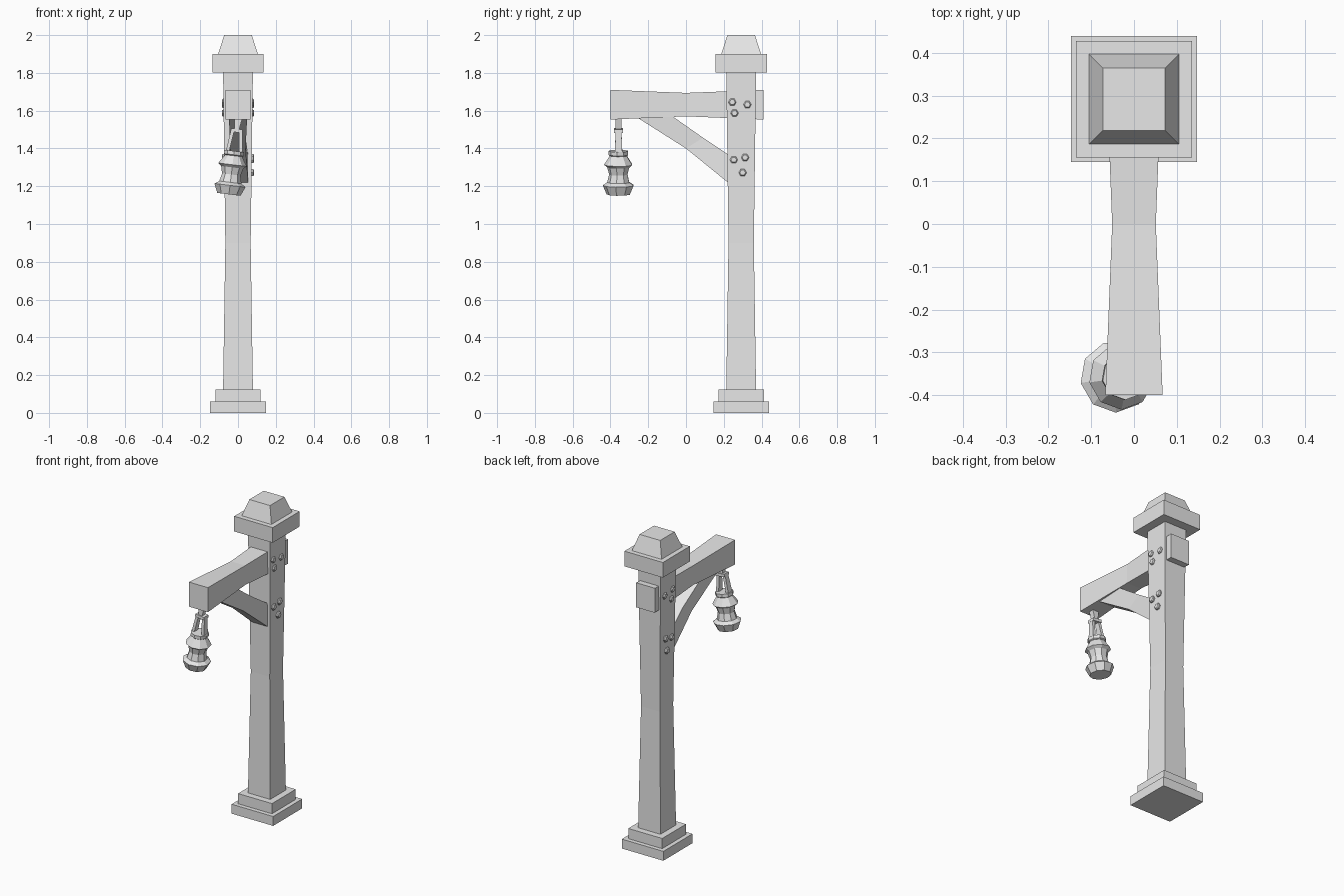
import bpy, bmesh, math
from mathutils import Matrix, Vector

old = bpy.data.objects.get("Cube")
if old:
    bpy.data.objects.remove(old, do_unlink=True)

GREY = (0.8, 0.8, 0.8, 1)
mat = bpy.data.materials.new("plain grey")
mat.use_nodes = True
mat.diffuse_color = GREY
mat.node_tree.nodes["Principled BSDF"].inputs["Base Color"].default_value = GREY

POST_Y = 0.292
# the lantern hangs from a pivot under the beam and swings to one side
SWING = Matrix.Translation((0, -0.357, 1.55)) @ Matrix.Rotation(math.radians(7), 4, 'Y')


def loft(name, rings, matrix=Matrix()):
    """Skin a closed solid through rings with equal point counts."""
    bm = bmesh.new()
    loops = [[bm.verts.new(matrix @ Vector(p)) for p in ring] for ring in rings]
    for a, b in zip(loops, loops[1:]):
        for i in range(len(a)):
            j = (i + 1) % len(a)
            bm.faces.new((a[i], a[j], b[j], b[i]))
    bm.faces.new(loops[0])
    bm.faces.new(loops[-1])
    bmesh.ops.recalc_face_normals(bm, faces=bm.faces)
    mesh = bpy.data.meshes.new(name)
    bm.to_mesh(mesh)
    bm.free()
    mesh.materials.append(mat)
    obj = bpy.data.objects.new(name, mesh)
    bpy.context.collection.objects.link(obj)
    return obj


def square(z, h, x=0, y=0, hy=None):
    hy = hy or h
    return [(x - h, y - hy, z), (x + h, y - hy, z), (x + h, y + hy, z), (x - h, y + hy, z)]


def circle(z, r, sides):
    turns = [math.tau * i / sides - math.pi / 2 for i in range(sides)]
    return [(r * math.cos(t), r * math.sin(t), z) for t in turns]


def square_column(name, profile):
    loft(name, [square(z, h, 0, POST_Y) for z, h in profile])


def turned(name, profile, sides=9):
    loft(name, [circle(z, r, sides) for z, r in profile], SWING)


# post, stepped foot and cap
square_column("base_slab", [(0, 0.147), (0.06, 0.147)])
square_column("base_step", [(0.06, 0.12), (0.125, 0.12)])
square_column("post", [(0.12, 0.079), (0.9, 0.067), (1.81, 0.079)])
square_column("cap_block", [(1.803, 0.136), (1.9, 0.136)])
square_column("cap_top", [(1.9, 0.105), (2.0, 0.073)])

# waisted beam running through the post: y, half width, bottom, top
beam = [(-0.40, 0.067, 1.553, 1.71), (0, 0.051, 1.57, 1.694), (0.41, 0.067, 1.553, 1.71)]
loft("beam", [[(-w, y, lo), (w, y, lo), (w, y, hi), (-w, y, hi)] for y, w, lo, hi in beam])

# diagonal brace: lower edge, upper edge (y, z), half width
brace = [((-0.30, 1.59), (-0.10, 1.59), 0.05),
         ((0.0, 1.40), (0.09, 1.457), 0.04),
         ((0.24, 1.205), (0.24, 1.357), 0.055)]
loft("brace", [[(-w, *lo), (w, *lo), (w, *hi), (-w, *hi)] for lo, hi, w in brace])

# bolts on both sides of the post
bolts = [(0.245, 1.645), (0.325, 1.632), (0.257, 1.587),
         (0.253, 1.34), (0.313, 1.352), (0.30, 1.272)]
for side, label in ((1, "left"), (-1, "right")):
    for i, (y, z) in enumerate(bolts):
        place = Matrix.Translation((0, y, z)) @ Matrix.Rotation(side * math.pi / 2, 4, 'Y')
        loft(f"bolt_{label}_{i + 1}",
             [circle(d, r, 6) for d, r in ((0.06, 0.021), (0.08, 0.021), (0.086, 0.015))], place)

# lantern, measured down from the pivot
turned("lantern_base", [(-0.396, 0.063), (-0.348, 0.084), (-0.332, 0.06)])
turned("lantern_body", [(-0.34, 0.062), (-0.29, 0.05), (-0.245, 0.062)])
turned("lantern_roof", [(-0.252, 0.06), (-0.238, 0.077), (-0.19, 0.046)])
turned("lantern_collar", [(-0.19, 0.047), (-0.185, 0.054), (-0.165, 0.054)])

# hanger: two leaning straps, a cross bar and a hook
for side, label in ((1, "left"), (-1, "right")):
    loft(f"hanger_strap_{label}",
         [square(z, 0.009, side * x, 0, hy) for z, x, hy in ((-0.17, 0.035, 0.02), (-0.055, 0.021, 0.015))],
         SWING)
loft("hanger_bar", [square(-0.065, 0.032, 0, 0, 0.023), square(-0.047, 0.03, 0, 0, 0.023)], SWING)
loft("hook", [square(z, w, 0, 0, 0.016) for z, w in ((-0.05, 0.012), (0.015, 0.022))], SWING)
